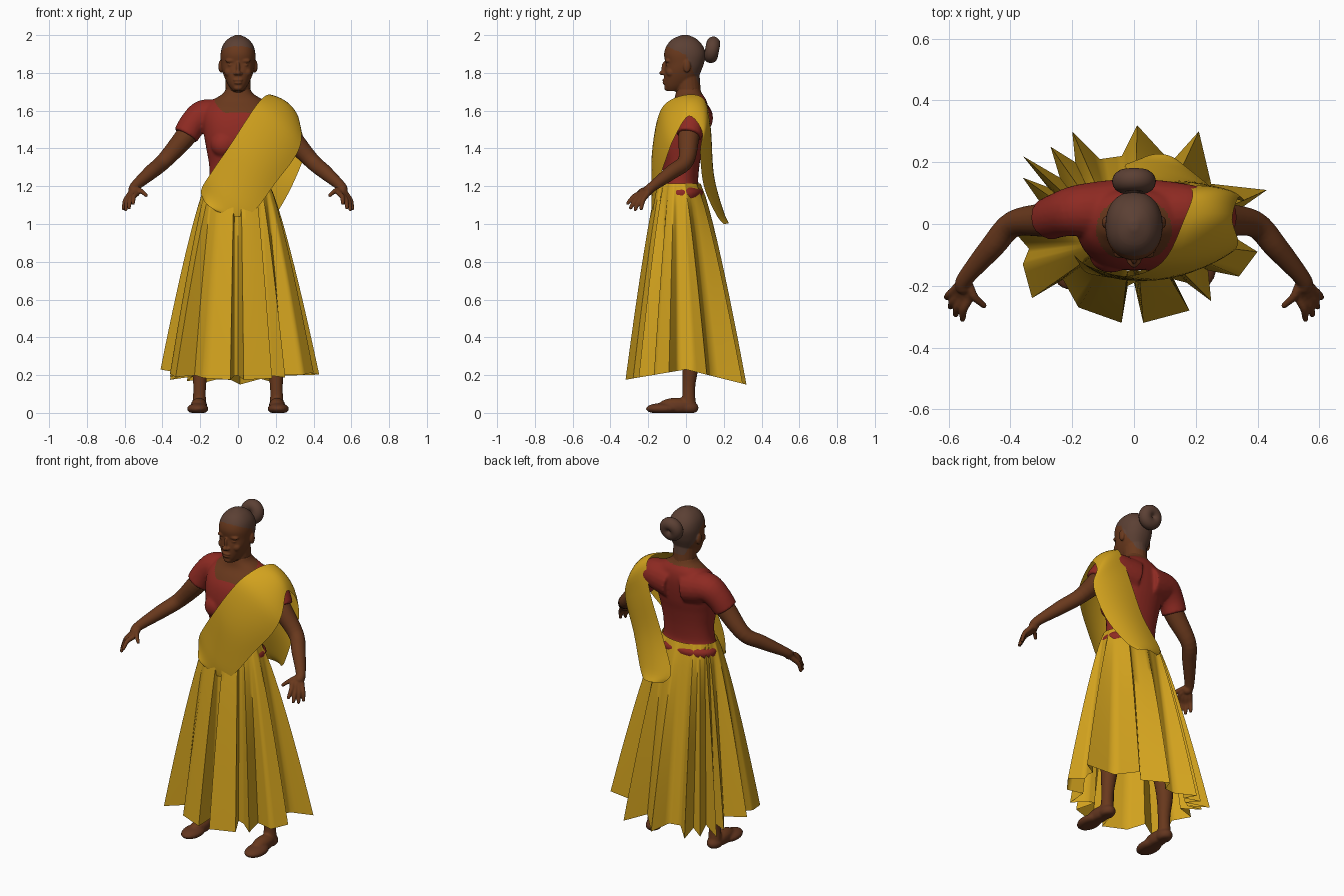
import bpy, bmesh, math
from mathutils import Vector, Matrix

if "Cube" in bpy.data.objects:
    bpy.data.objects.remove(bpy.data.objects["Cube"])


def material(name, r, g, b):
    m = bpy.data.materials.new(name)
    m.use_nodes = True
    m.diffuse_color = (r, g, b, 1)
    bsdf = m.node_tree.nodes["Principled BSDF"]
    bsdf.inputs["Base Color"].default_value = (r, g, b, 1)
    bsdf.inputs["Roughness"].default_value = 0.8
    return m


SKIN = material("brown skin", 0.14, 0.04, 0.012)
HAIR = material("dark hair", 0.105, 0.051, 0.034)
RED = material("red cotton", 0.27, 0.023, 0.016)
YELLOW = material("yellow cloth", 0.65, 0.365, 0.013)
SHOE = material("brown leather", 0.125, 0.037, 0.014)


def spline(pts, steps):
    """Smooth curve through vectors of any size."""
    n, out = len(pts), []
    for i in range(n - 1):
        a, b, c, d = (pts[min(max(i + k, 0), n - 1)] for k in (-1, 0, 1, 2))
        for s in range(steps):
            t = s / steps
            out.append(b + (c - a) * (t / 2) + (a * 2 - b * 5 + c * 4 - d) * (t * t / 2)
                       + (b * 3 - a - c * 3 + d) * (t ** 3 / 2))
    return out + [pts[-1]]


def sheet(bm, rows, closed=True, caps=True):
    """Skin a list of equal rows of points."""
    grid = [[bm.verts.new(p) for p in row] for row in rows]
    n = len(grid[0])
    for lo, hi in zip(grid, grid[1:]):
        for i in range(n if closed else n - 1):
            j = (i + 1) % n
            bm.faces.new((lo[i], lo[j], hi[j], hi[i]))
    if closed and caps:
        bm.faces.new(grid[0])
        bm.faces.new(grid[-1])


def ball(bm, loc, scale):
    bmesh.ops.create_uvsphere(bm, u_segments=20, v_segments=12, radius=1,
                              matrix=Matrix.LocRotScale(Vector(loc), None, Vector(scale)))


def tube(bm, points, side=1, rounded=True):
    """Round limb through (x, y, z, radius) points, mirrored by side."""
    path = spline([Vector((p[0] * side, *p[1:])) for p in points], 5)
    rows = []
    for i, p in enumerate(path):
        t = (path[min(i + 1, len(path) - 1)] - path[max(i - 1, 0)]).xyz
        u = t.cross(Vector((0, 1, 0))).normalized()
        v = t.cross(u).normalized()
        rows.append([p.xyz + (u * math.cos(a) + v * math.sin(a)) * p.w
                     for a in (k * math.tau / 20 for k in range(20))])
    sheet(bm, rows)
    if rounded:
        ball(bm, path[-1].xyz, [path[-1].w] * 3)


def loft(bm, sections, n=40):
    """Body form from (z, half width, front y, back y) sections."""
    soft = lambda c: math.copysign(abs(c) ** 0.9, c)
    rows = []
    for z, w, f, b in spline([Vector(s) for s in sections], 4):
        rows.append([(w * soft(math.cos(a)), (f + b) / 2 + (b - f) / 2 * soft(math.sin(a)), z)
                     for a in (k * math.tau / n for k in range(n))])
    sheet(bm, rows)


def finish(bm, name, mats, voxel=0, rule=None, relaxing=3):
    """Make the object, fuse its forms if asked, and colour faces by rule."""
    bmesh.ops.recalc_face_normals(bm, faces=bm.faces)
    ob = bpy.data.objects.new(name, bpy.data.meshes.new(name))
    bm.to_mesh(ob.data)
    bm.free()
    bpy.context.collection.objects.link(ob)
    if voxel:
        fuse = ob.modifiers.new("fuse", "REMESH")
        fuse.mode, fuse.voxel_size = "VOXEL", voxel
        relax = ob.modifiers.new("relax", "SMOOTH")
        relax.factor, relax.iterations = 0.5, relaxing
        done = ob.evaluated_get(bpy.context.evaluated_depsgraph_get())
        mesh = bpy.data.meshes.new_from_object(done)
        ob.modifiers.clear()
        ob.data = mesh
    ob.data.materials.clear()
    for m in mats:
        ob.data.materials.append(m)
    for f in ob.data.polygons:
        f.material_index = int(rule(*f.center)) if rule else 0
    bpy.ops.object.select_all(action="DESELECT")
    ob.select_set(True)
    bpy.context.view_layer.objects.active = ob
    bpy.ops.object.shade_smooth_by_angle(angle=math.radians(70))


# Head with face, ears and neck; hair is coloured above the hairline
bm = bmesh.new()
loft(bm, [(1.703, .026, -.1, -.04), (1.73, .048, -.113, .02), (1.77, .069, -.116, .06),
          (1.81, .083, -.115, .08), (1.85, .09, -.11, .095), (1.9, .092, -.116, .104),
          (1.945, .081, -.102, .088), (1.98, .053, -.07, .055), (2.001, .012, -.02, .01)])
tube(bm, [(0, .025, 1.6, .072), (0, .014, 1.69, .066), (0, .006, 1.79, .066)])
ball(bm, (0, -.116, 1.825), (.01, .014, .034))
ball(bm, (0, -.128, 1.8), (.015, .014, .012))
ball(bm, (0, -.113, 1.762), (.026, .013, .007))
ball(bm, (0, -.111, 1.747), (.022, .014, .008))
ball(bm, (0, -.098, 1.721), (.025, .018, .016))
for s in (1, -1):
    ball(bm, (.014 * s, -.12, 1.797), (.01, .01, .009))
    ball(bm, (.038 * s, -.096, 1.864), (.03, .016, .011))
    ball(bm, (.037 * s, -.096, 1.842), (.017, .012, .008))
    ball(bm, (.044 * s, -.08, 1.803), (.028, .025, .026))
    ball(bm, (.091 * s, .005, 1.835), (.013, .02, .034))


def is_hair(x, y, z):
    ear = abs(x) > .094 and z < 1.865
    line = 1.895 - .45 * y if y < 0 else max(1.745, 1.895 - 2.3 * y)
    return z > line and not ear


finish(bm, "head", [SKIN, HAIR], .0045, is_hair)

# Rolled bun
bpy.ops.mesh.primitive_torus_add(location=(0, .138, 1.922), rotation=(math.pi / 2 - .2, 0, 0),
                                 major_segments=32, minor_segments=16,
                                 major_radius=.034, minor_radius=.037)
bun = bpy.context.object
bun.name = "hair_bun"
bun.data.materials.append(HAIR)
bpy.ops.object.shade_smooth()

# Blouse with short sleeves; the scooped neckline shows skin, the hem bulges over the waistband
bm = bmesh.new()
loft(bm, [(1.1, .172, -.135, .065), (1.165, .187, -.14, .094), (1.21, .158, -.13, .066),
          (1.3, .152, -.125, .07), (1.4, .168, -.145, .087), (1.47, .18, -.148, .104),
          (1.55, .185, -.132, .116), (1.61, .175, -.1, .118), (1.655, .135, -.065, .108),
          (1.69, .08, -.055, .085), (1.72, .063, -.048, .072)])
ball(bm, (0, -.09, 1.42), (.1, .062, .075))
for s in (1, -1):
    tube(bm, [(.05, .045, 1.56, .1), (.11, .045, 1.567, .094), (.185, .043, 1.573, .083),
              (.24, .03, 1.527, .073), (.277, .016, 1.468, .069)], s, rounded=False)
    ball(bm, (.075 * s, -.1, 1.42), (.07, .058, .068))
finish(bm, "blouse", [RED, SKIN], .008,
       lambda x, y, z: z > 1.59 and (x / .122) ** 2 + ((y + .018) / .108) ** 2 < 1, 6)

# Arms and hands
FINGERS = [((.535, -.235, 1.165), (.555, -.308, 1.11)), ((.552, -.235, 1.155), (.577, -.293, 1.086)),
           ((.566, -.225, 1.15), (.594, -.268, 1.077)), ((.576, -.21, 1.152), (.606, -.237, 1.081)),
           ((.535, -.2, 1.185), (.486, -.264, 1.152))]
for s, label in ((1, "left"), (-1, "right")):
    bm = bmesh.new()
    tube(bm, [(.2, .035, 1.57, .06), (.28, .015, 1.46, .056), (.39, .0, 1.335, .043),
              (.46, -.075, 1.275, .039), (.545, -.175, 1.2, .027), (.552, -.2, 1.178, .028)], s)
    for base, tip in FINGERS:
        mid = (Vector(base) + Vector(tip)) / 2 + Vector((.006, -.004, .008))
        tube(bm, [(.55, -.185, 1.19, .018), (*base, .0155), (*mid, .0128), (*tip, .0098)], s)
    finish(bm, label + "_arm", [SKIN], .005)

# Legs and slip-on shoes
for s, label in ((1, "left"), (-1, "right")):
    bm = bmesh.new()
    tube(bm, [(.1, -.02, 1.1, .085), (.165, 0, .58, .062), (.197, .025, .32, .05),
              (.203, .015, .14, .034), (.205, .015, .05, .037)], s)
    ball(bm, (.213 * s, -.125, .022), (.057, .088, .03))
    ball(bm, (.205 * s, .015, .027), (.043, .052, .036))
    ball(bm, (.207 * s, -.05, .035), (.044, .1, .045))
    for v in bm.verts:
        v.co.z = max(v.co.z, 0)
    finish(bm, label + "_leg", [SKIN, SHOE], .007, lambda x, y, z: z < .055)

# Pleated skirt: waist oval blended into a folded hem (hundredths)
HEM = [(0, -19), (3, -32), (18, -28), (13, -18), (17, -19), (25, -25), (24, -15), (34, -17),
       (40, -9), (32, -4), (33, 4), (43, 11), (25, 13), (21, 30), (12, 20), (1, 32), (-4, 22),
       (-11, 21), (-20, 30), (-19, 20), (-27, 25), (-24, 15), (-36, 22), (-28, 12), (-36, 15),
       (-29, 5), (-41, 0), (-34, -8), (-36, -13), (-33, -24), (-23, -18), (-18, -27),
       (-4, -32), (-2, -20)]
corners = [Vector(p) / 100 for p in HEM]
hem = [p.lerp(q, k / 4) for p, q in zip(corners, corners[1:] + corners[:1]) for k in range(4)]
rows = []
for k in range(17):
    t = k / 16
    row = []
    for p in hem:
        a = math.atan2(p.y, p.x)
        waist = Vector((.168 * math.cos(a), -.037 + .114 * math.sin(a)))
        q = waist.lerp(p, t ** .81)
        low = .23 - max(.25 * p.y, -.17 * p.y)
        row.append((q.x, q.y, 1.215 + (low - 1.215) * t))
    rows.append(row)
bm = bmesh.new()
sheet(bm, rows, caps=False)
finish(bm, "pleated_skirt", [YELLOW])

# Sash over the left shoulder: inner and outer edge points, front to back
EDGES = [(-.185, -.11, 1.13, -.1, -.16, 1.06), (-.195, -.1, 1.18, -.03, -.175, 1.04),
         (-.15, -.135, 1.26, .08, -.175, 1.065), (-.04, -.168, 1.42, .2, -.145, 1.22),
         (.05, -.15, 1.56, .305, -.1, 1.36), (.11, -.1, 1.645, .337, -.06, 1.46),
         (.16, .01, 1.685, .318, .015, 1.572), (.19, .1, 1.655, .337, .085, 1.49),
         (.15, .132, 1.5, .355, .075, 1.38), (.06, .145, 1.27, .285, .095, 1.2),
         (-.03, .185, 1.08, .2, .16, 1.05), (.01, .205, 1.01, .15, .2, 1.0)]
rows = []
for e in spline([Vector(e) for e in EDGES], 5):
    inner, outer = Vector(e[:3]), Vector(e[3:])
    m = (inner + outer) / 2
    out = Vector((m.x * .5, m.y, max(0, m.z - 1.5))).normalized()
    rows.append([inner.lerp(outer, u) + out * (.1 * u * (1 - u)) for u in (k / 10 for k in range(11))])
bm = bmesh.new()
sheet(bm, rows, closed=False)
finish(bm, "shoulder_sash", [YELLOW])
